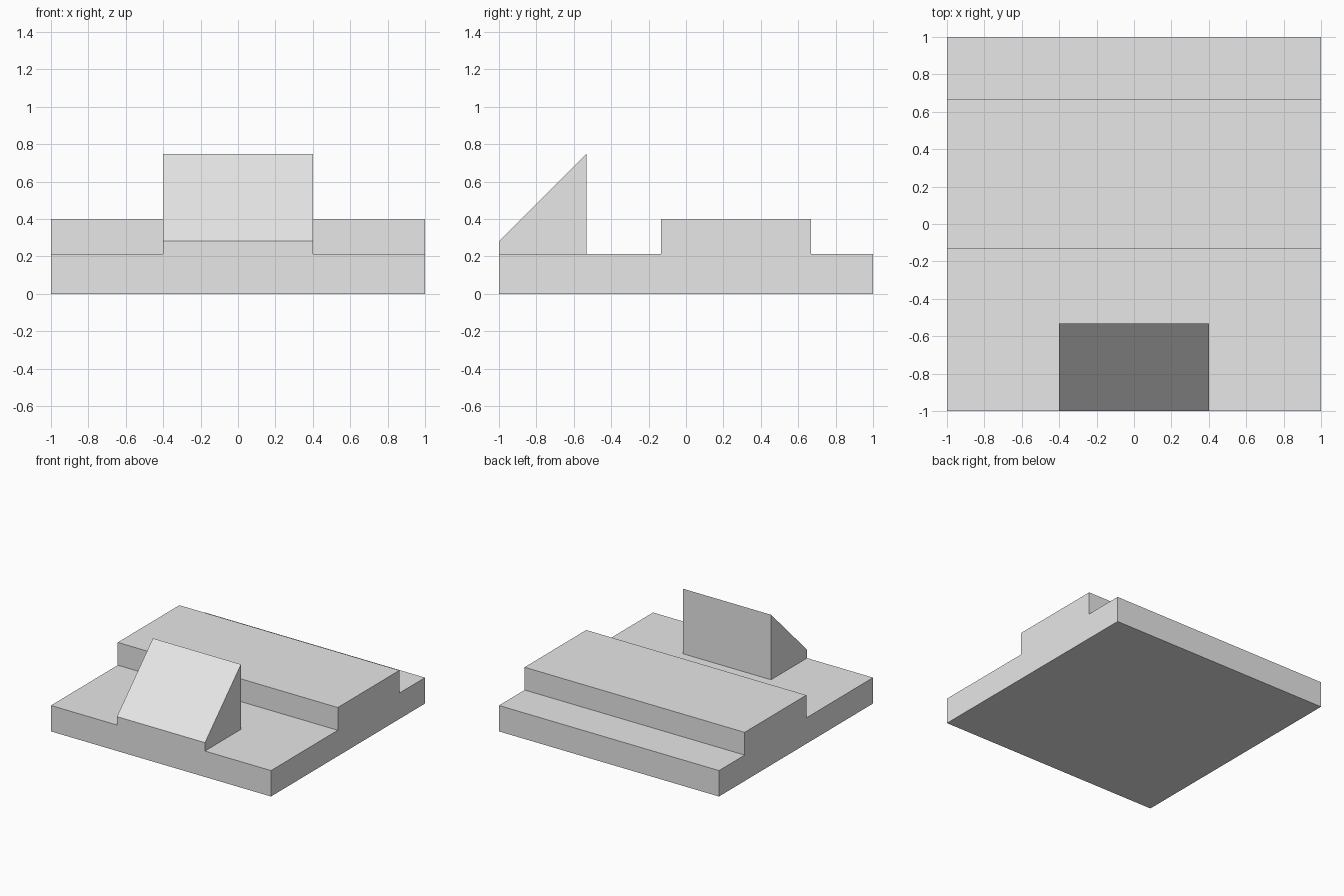
import bpy
import bmesh

cube = bpy.data.objects.get("Cube")
if cube:
    bpy.data.objects.remove(cube, do_unlink=True)

grey = bpy.data.materials.new("plain_grey")
grey.use_nodes = True
colour = (0.8, 0.8, 0.8, 1)
grey.diffuse_color = colour
grey.node_tree.nodes["Principled BSDF"].inputs["Base Color"].default_value = colour


def extrude_profile(name, profile, half_width):
    """Sweep a side profile of (y, z) points across x."""
    bm = bmesh.new()
    side = bm.faces.new([bm.verts.new((-half_width, y, z)) for y, z in profile])
    swept = bmesh.ops.extrude_face_region(bm, geom=[side])
    verts = [v for v in swept["geom"] if isinstance(v, bmesh.types.BMVert)]
    bmesh.ops.translate(bm, vec=(2 * half_width, 0, 0), verts=verts)
    bmesh.ops.recalc_face_normals(bm, faces=bm.faces)
    mesh = bpy.data.meshes.new(name)
    bm.to_mesh(mesh)
    bm.free()
    mesh.materials.append(grey)
    obj = bpy.data.objects.new(name, mesh)
    bpy.context.collection.objects.link(obj)
    return obj


slab_top = 0.213
ridge_top = 0.4

# Square slab with a full-width raised ridge
extrude_profile("stepped_base", [
    (-1, 0), (1, 0), (1, slab_top), (0.667, slab_top), (0.667, ridge_top),
    (-0.133, ridge_top), (-0.133, slab_top), (-1, slab_top)], 1)

# Sloped block flush with the front edge
extrude_profile("front_wedge", [
    (-1, slab_top), (-0.533, slab_top), (-0.533, 0.747), (-1, 0.282)], 0.4)
